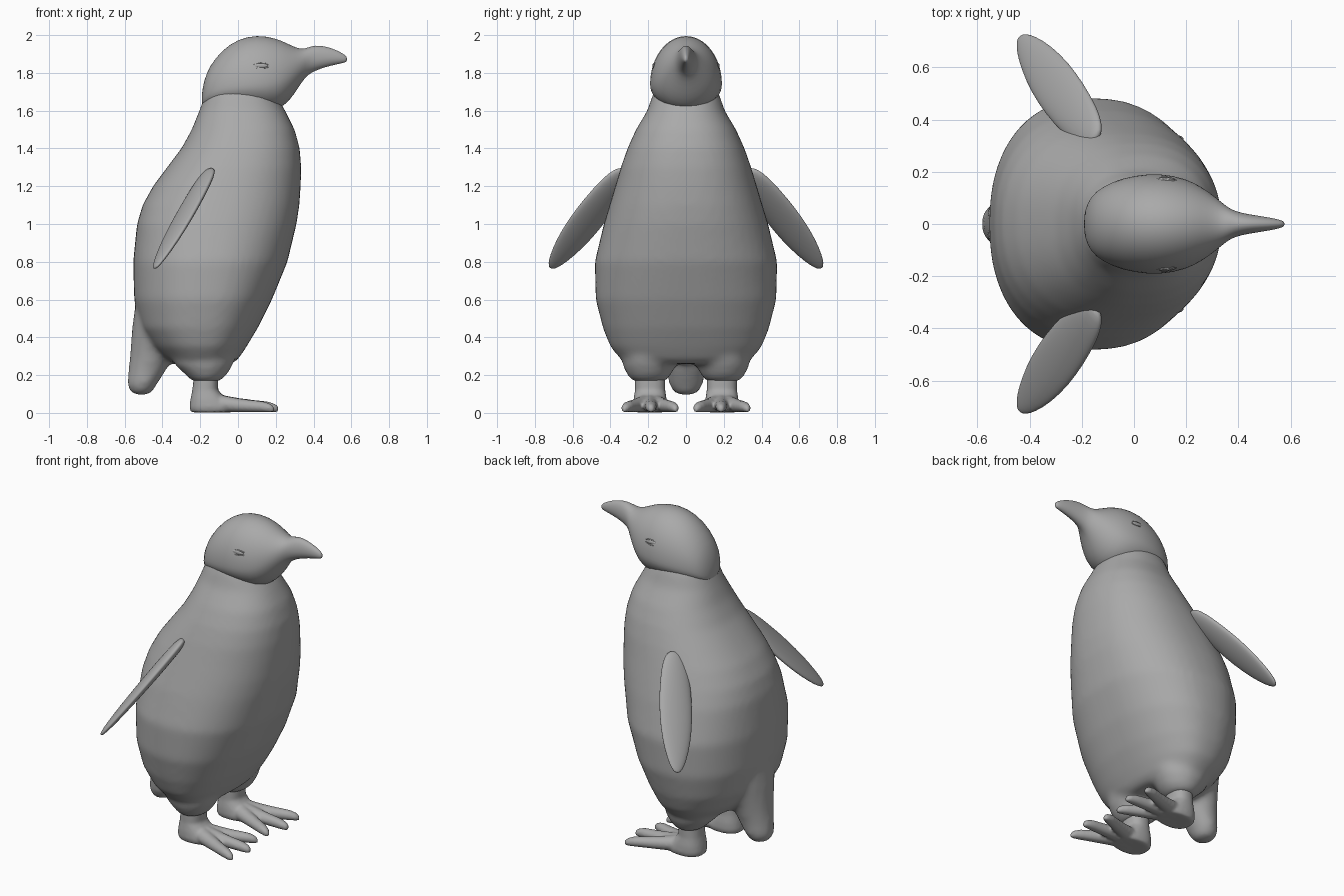
import bpy, bmesh, math
from mathutils import Vector

cube = bpy.data.objects.get("Cube")
if cube:
    bpy.data.objects.remove(cube, do_unlink=True)

grey = bpy.data.materials.new("plain_grey")
grey.use_nodes = True
colour = (0.4, 0.4, 0.4, 1)
grey.diffuse_color = colour
grey.node_tree.nodes["Principled BSDF"].inputs["Base Color"].default_value = colour


def power(value, p):
    return math.copysign(abs(value) ** p, value)


def loft(bm, rings, p=1.0, n=32):
    """Skin rings of (centre, side, plus, minus); the last two may differ in length."""
    loops = []
    for centre, side, plus, minus in rings:
        loop = []
        for i in range(n):
            a = math.tau * i / n
            c, s = power(math.cos(a), p), power(math.sin(a), p)
            loop.append(bm.verts.new(centre + side * c + (plus * s if s > 0 else minus * -s)))
        loops.append(loop)
    for a, b in zip(loops, loops[1:]):
        for i in range(n):
            bm.faces.new((a[i], a[(i + 1) % n], b[(i + 1) % n], b[i]))
    bm.faces.new(loops[0])
    bm.faces.new(loops[-1])


def upright(rows, y=0):
    """Rings stacked in z from (z, back x, front x, widest x, half width)."""
    return [(Vector((m, y, z)), Vector((0, w, 0)), Vector((f - m, 0, 0)), Vector((b - m, 0, 0)))
            for z, b, f, m, w in rows]


def lengthwise(rows):
    """Rings along x from (x, bottom z, top z, widest z, half width)."""
    return [(Vector((x, 0, m)), Vector((0, w, 0)), Vector((0, 0, t - m)), Vector((0, 0, b - m)))
            for x, b, t, m, w in rows]


def finish(name, bm, mirror=False, voxel=0, smooth=0, subdivide=0):
    bmesh.ops.recalc_face_normals(bm, faces=bm.faces)
    for f in bm.faces:
        f.smooth = True
    mesh = bpy.data.meshes.new(name)
    bm.to_mesh(mesh)
    bm.free()
    mesh.materials.append(grey)
    ob = bpy.data.objects.new(name, mesh)
    bpy.context.collection.objects.link(ob)
    if subdivide:
        ob.modifiers.new("rounding", "SUBSURF").levels = subdivide
        ob.modifiers["rounding"].render_levels = subdivide
    if voxel:
        m = ob.modifiers.new("blend", "REMESH")
        m.mode, m.voxel_size, m.use_smooth_shade = "VOXEL", voxel, True
        m = ob.modifiers.new("soften", "SMOOTH")
        m.factor, m.iterations = 0.5, smooth
    if mirror:
        m = ob.modifiers.new("other_side", "MIRROR")
        m.use_axis = (False, True, False)
        m.use_mirror_merge = False
    return ob


# Body with thighs and tail blended in
body = bmesh.new()
loft(body, upright([
    (1.75, -.13, .15, .02, .14), (1.68, -.175, .205, .02, .178), (1.6, -.205, .25, .02, .205),
    (1.5, -.245, .3, .02, .265), (1.4, -.3, .327, 0, .31), (1.3, -.375, .335, -.03, .345),
    (1.2, -.45, .332, -.07, .375), (1.1, -.505, .325, -.1, .405), (1, -.535, .31, -.13, .435),
    (.8, -.555, .262, -.16, .483), (.6, -.55, .18, -.17, .478), (.45, -.515, .105, -.18, .44),
    (.35, -.45, .045, -.18, .4), (.29, -.39, .005, -.18, .35), (.26, -.34, -.03, -.18, .29),
]), p=0.88, n=48)
loft(body, upright([
    (.42, -.32, -.03, -.18, .12), (.3, -.35, -.01, -.17, .14), (.25, -.33, -.03, -.17, .14),
    (.2, -.275, -.06, -.17, .115), (.165, -.24, -.1, -.17, .085)], y=.195))
loft(body, upright([
    (.42, -.32, -.03, -.18, .12), (.3, -.35, -.01, -.17, .14), (.25, -.33, -.03, -.17, .14),
    (.2, -.275, -.06, -.17, .115), (.165, -.24, -.1, -.17, .085)], y=-.195))
loft(body, upright([
    (.6, -.54, -.35, -.45, .2), (.45, -.56, -.34, -.45, .16), (.3, -.572, -.345, -.46, .12),
    (.22, -.58, -.385, -.48, .1), (.15, -.587, -.43, -.5, .09), (.11, -.57, -.455, -.51, .065),
    (.095, -.54, -.48, -.51, .03)]))
finish("body", body, voxel=.018, smooth=8)

# Head tapering into the beak
head = bmesh.new()
loft(head, lengthwise([
    (-.192, 1.635, 1.69, 1.66, .03), (-.18, 1.615, 1.76, 1.67, .08), (-.15, 1.61, 1.84, 1.7, .125),
    (-.08, 1.61, 1.925, 1.72, .165), (0, 1.61, 1.98, 1.73, .187), (.1, 1.6, 2.003, 1.74, .196),
    (.2, 1.595, 1.985, 1.75, .175), (.26, 1.64, 1.957, 1.78, .142), (.3, 1.69, 1.937, 1.81, .113),
    (.34, 1.755, 1.925, 1.84, .08), (.37, 1.79, 1.935, 1.865, .056), (.41, 1.812, 1.947, 1.87, .043),
    (.46, 1.83, 1.942, 1.88, .034), (.52, 1.845, 1.922, 1.88, .025), (.56, 1.853, 1.9, 1.875, .016),
    (.578, 1.86, 1.885, 1.872, .008)]))
finish("head_and_beak", head, subdivide=1)

# Eyelid rims around half-closed eyes
eye_centre = Vector((.118, .171, 1.838))
lids = bmesh.new()
steps, sides = 32, 8
rim = []
for i in range(steps):
    a = math.tau * i / steps
    out = Vector((math.cos(a), 0, math.sin(a)))
    loop = []
    for j in range(sides):
        b = math.tau * j / sides
        q = out * (1 + .14 * math.cos(b))
        loop.append(lids.verts.new(eye_centre + Vector(
            (q.x * .048, .007 * math.sin(b) - .3 * q.z * .014 - .012 * q.x ** 2, q.z * .014))))
    rim.append(loop)
for i in range(steps):
    for j in range(sides):
        a, b = rim[i], rim[(i + 1) % steps]
        k = (j + 1) % sides
        lids.faces.new((a[j], b[j], b[k], a[k]))
finish("eyelids", lids, mirror=True)

eye = bmesh.new()
bmesh.ops.create_uvsphere(eye, u_segments=24, v_segments=12, radius=1)
for v in eye.verts:
    v.co = eye_centre + Vector((v.co.x * .04, v.co.y * .007, v.co.z * .012))
finish("eyes", eye, mirror=True)

# Flippers: flattened blades swept back and outward
root, tip = Vector((-.145, .32, 1.29)), Vector((-.44, .715, .765))
axis = (tip - root).normalized()
chord = Vector((.117, .166, .059))
chord = (chord - axis * chord.dot(axis)).normalized()
normal = axis.cross(chord)
wing = bmesh.new()
blade = []
for t, half, thick in [(0, .025, .012), (.04, .06, .024), (.15, .085, .03), (.35, .1, .03),
                       (.55, .103, .028), (.75, .087, .024), (.9, .057, .018),
                       (.97, .033, .012), (1, .012, .006)]:
    blade.append((root.lerp(tip, t), chord * half, normal * thick, normal * -thick))
loft(wing, blade, n=24)
finish("flippers", wing, mirror=True, subdivide=1)

# Feet: ankle, sole and three splayed toes blended together
foot = bmesh.new()
loft(foot, upright([
    (.26, -.23, -.11, -.17, .075), (.18, -.235, -.105, -.17, .08), (.12, -.242, -.105, -.17, .08),
    (.07, -.252, -.06, -.16, .088), (.03, -.257, -.02, -.15, .09), (.003, -.25, -.03, -.15, .08)],
    y=.19), p=.85)
up = Vector((0, 0, 1))
for end_x, end_y in ((.19, .33), (.215, .185), (.17, .05)):
    start, end = Vector((-.17, .19, 0)), Vector((end_x, end_y, 0))
    side = (end - start).normalized().cross(up)
    toe = []
    for t, half, height in [(0, .05, .1), (.25, .048, .09), (.45, .04, .076), (.65, .034, .066),
                            (.85, .03, .058), (.95, .022, .045), (1, .01, .03)]:
        lift = up * height / 2
        toe.append((start.lerp(end, t) + lift + up * .003, side * half, lift, -lift))
    loft(foot, toe, n=20)
finish("feet", foot, mirror=True, voxel=.009, smooth=5)
